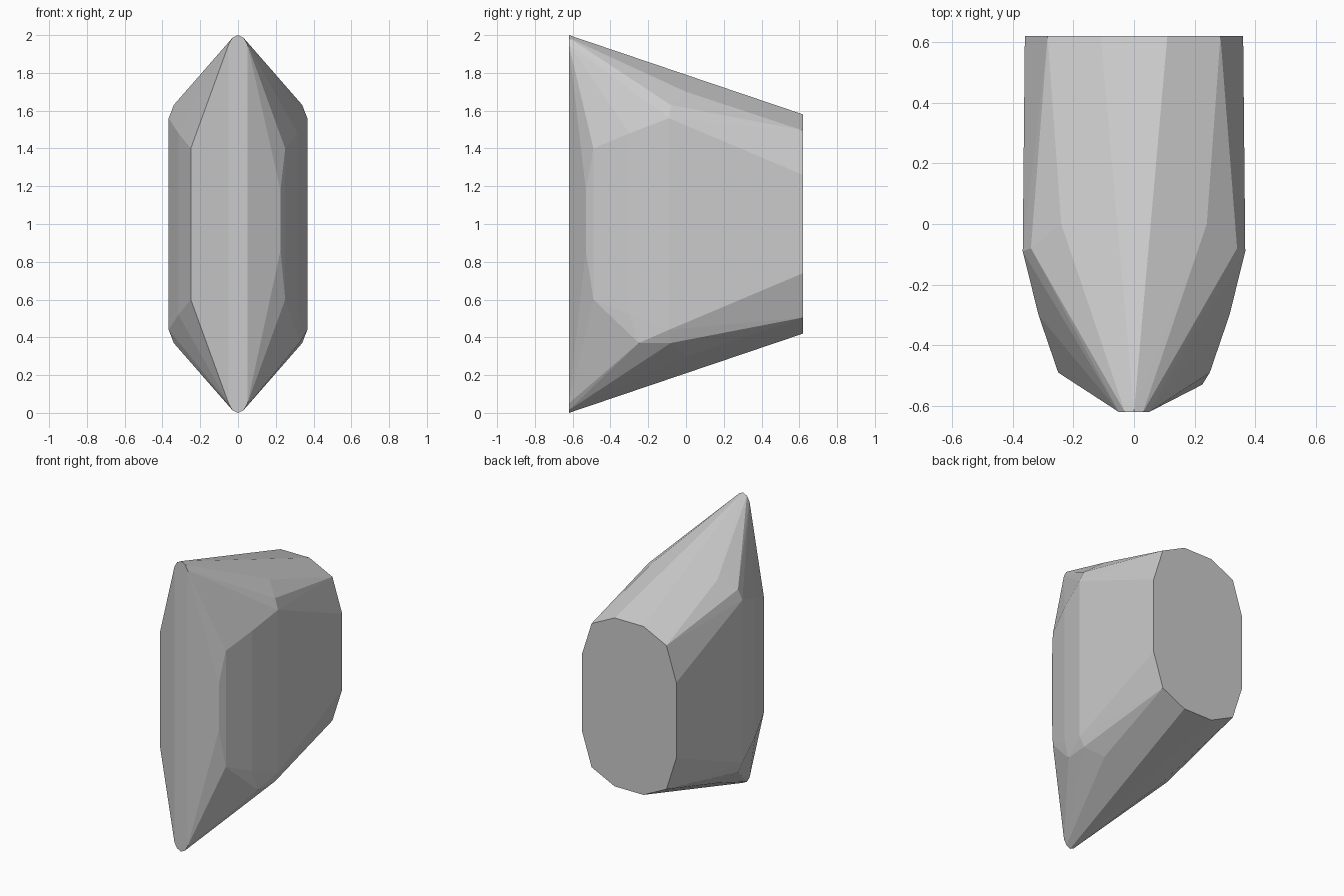
import bpy, bmesh

if "Cube" in bpy.data.objects:
    bpy.data.objects.remove(bpy.data.objects["Cube"])

bm = bmesh.new()


def add(x, y, z):
    """Point mirrored left/right and above/below the middle height."""
    for sx in (1, -1):
        for zz in (z, 2 - z):
            bm.verts.new((sx * x, y, zz))


# narrow rounded front edge
for x, z in ((0.0, 2.0), (0.03, 1.985), (0.05, 1.95)):
    add(x, -0.62, z)

# rounded rectangular back face
for x, z in ((0.11, 1.58), (0.285, 1.495), (0.36, 1.26)):
    add(x, 0.62, z)

# bulging cheeks and sloping shoulders
for p in ((0.25, -0.49, 1.40), (0.315, -0.30, 1.48), (0.367, -0.09, 1.56),
          (0.34, -0.08, 1.63), (0.24, 0.0, 1.70)):
    add(*p)

# details found on one side only
for p in ((0.225, -0.53, 1.18), (0.225, -0.53, 0.86),
          (0.325, -0.25, 0.37)):
    bm.verts.new(p)

# wrap the points in a faceted skin
bmesh.ops.remove_doubles(bm, verts=bm.verts[:], dist=0.0005)
hull = bmesh.ops.convex_hull(bm, input=bm.verts[:])
loose = [v for v in bm.verts if not v.link_faces]
bmesh.ops.delete(bm, geom=loose, context='VERTS')
bmesh.ops.dissolve_limit(bm, angle_limit=0.01, verts=bm.verts[:], edges=bm.edges[:])
bmesh.ops.recalc_face_normals(bm, faces=bm.faces[:])

mesh = bpy.data.meshes.new("faceted_wedge")
bm.to_mesh(mesh)
bm.free()
bpy.context.collection.objects.link(bpy.data.objects.new("faceted_wedge", mesh))
